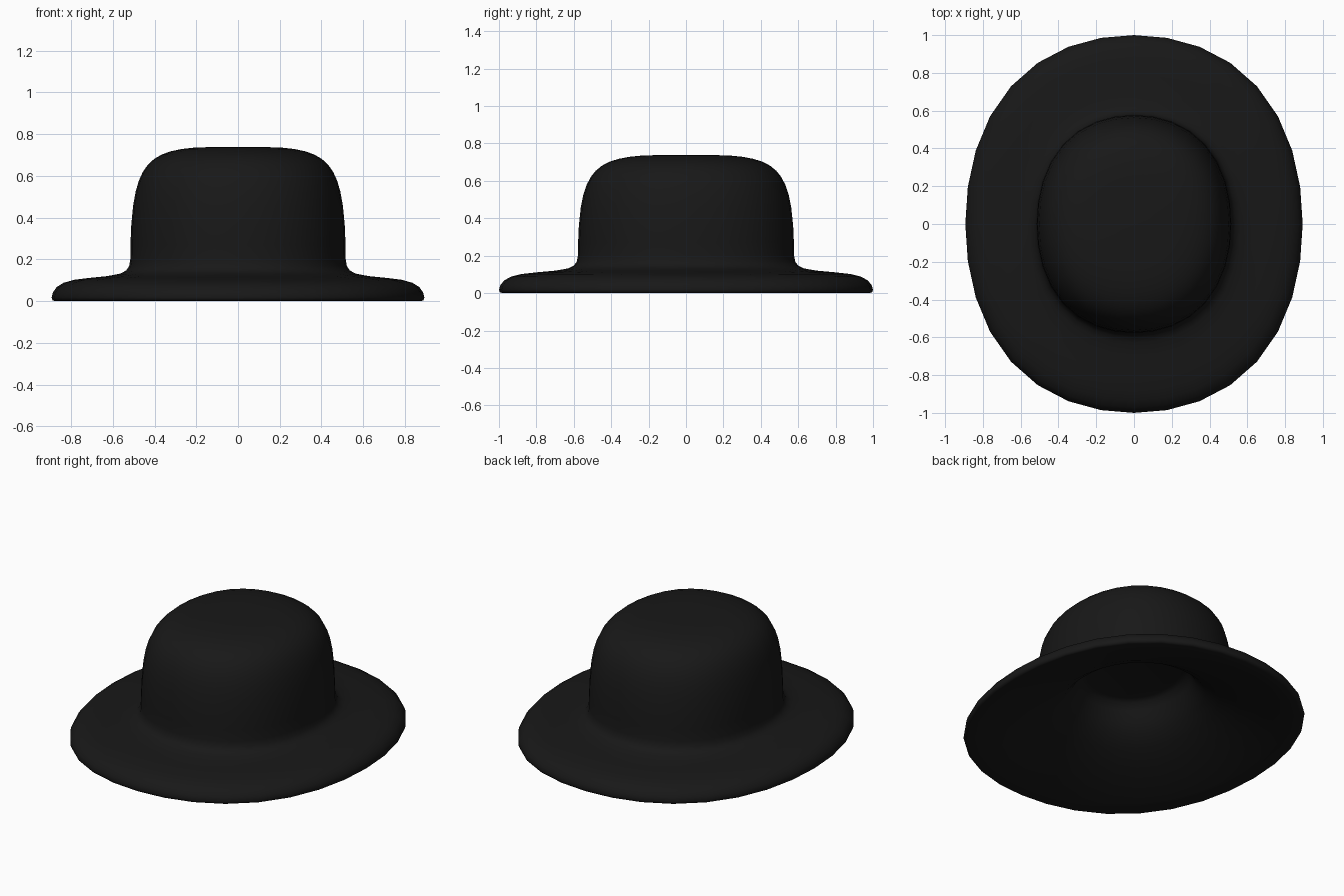
import bpy, bmesh, math

if "Cube" in bpy.data.objects:
    bpy.data.objects.remove(bpy.data.objects["Cube"])

SIDES = 32
WIDTH_RATIO = 0.893  # the hat is an oval, narrower in x
SQUARENESS = 0.031   # the oval bulges a little on its diagonals

# felt section from crown centre, over the brim edge, to the hollow underneath (radius, z)
profile = [
    (0.12, 0.739), (0.24, 0.735), (0.30, 0.729), (0.36, 0.718), (0.41, 0.702),
    (0.45, 0.681), (0.483, 0.654), (0.51, 0.62), (0.532, 0.577), (0.549, 0.525),
    (0.563, 0.455), (0.573, 0.36), (0.577, 0.27),
    (0.578, 0.20), (0.584, 0.168), (0.60, 0.147), (0.63, 0.132), (0.70, 0.120),
    (0.79, 0.112), (0.88, 0.102), (0.935, 0.088), (0.972, 0.068), (0.993, 0.042),
    (1.0, 0.018), (0.995, 0.004), (0.98, 0.0),
    (0.90, 0.014), (0.76, 0.05), (0.62, 0.096), (0.50, 0.148), (0.42, 0.197),
    (0.37, 0.25), (0.335, 0.305), (0.31, 0.343), (0.275, 0.355),
]


def add_lathe(name, section, sides, ratio):
    bm = bmesh.new()
    rings = []
    for r, z in section:
        ring = []
        for i in range(sides):
            t = 2 * math.pi * i / sides
            s = r * (1 + SQUARENESS * math.sin(2 * t) ** 2)
            ring.append(bm.verts.new((ratio * s * math.cos(t), s * math.sin(t), z)))
        rings.append(ring)
    for a, b in zip(rings, rings[1:]):
        for i in range(sides):
            j = (i + 1) % sides
            bm.faces.new((a[i], b[i], b[j], a[j]))
    bm.faces.new(rings[0])
    bm.faces.new(rings[-1][::-1])
    bmesh.ops.recalc_face_normals(bm, faces=bm.faces)
    mesh = bpy.data.meshes.new(name)
    bm.to_mesh(mesh)
    bm.free()
    obj = bpy.data.objects.new(name, mesh)
    bpy.context.collection.objects.link(obj)
    return obj


# crown and brim in one piece
hat = add_lathe("felt_hat", profile, SIDES, WIDTH_RATIO)
felt = bpy.data.materials.new("black_felt")
felt.diffuse_color = (0.009, 0.009, 0.009, 1)
felt.use_nodes = True
felt.node_tree.nodes["Principled BSDF"].inputs["Base Color"].default_value = felt.diffuse_color
hat.data.materials.append(felt)
bpy.context.view_layer.objects.active = hat
hat.select_set(True)
bpy.ops.object.shade_smooth_by_angle(angle=math.radians(75))
